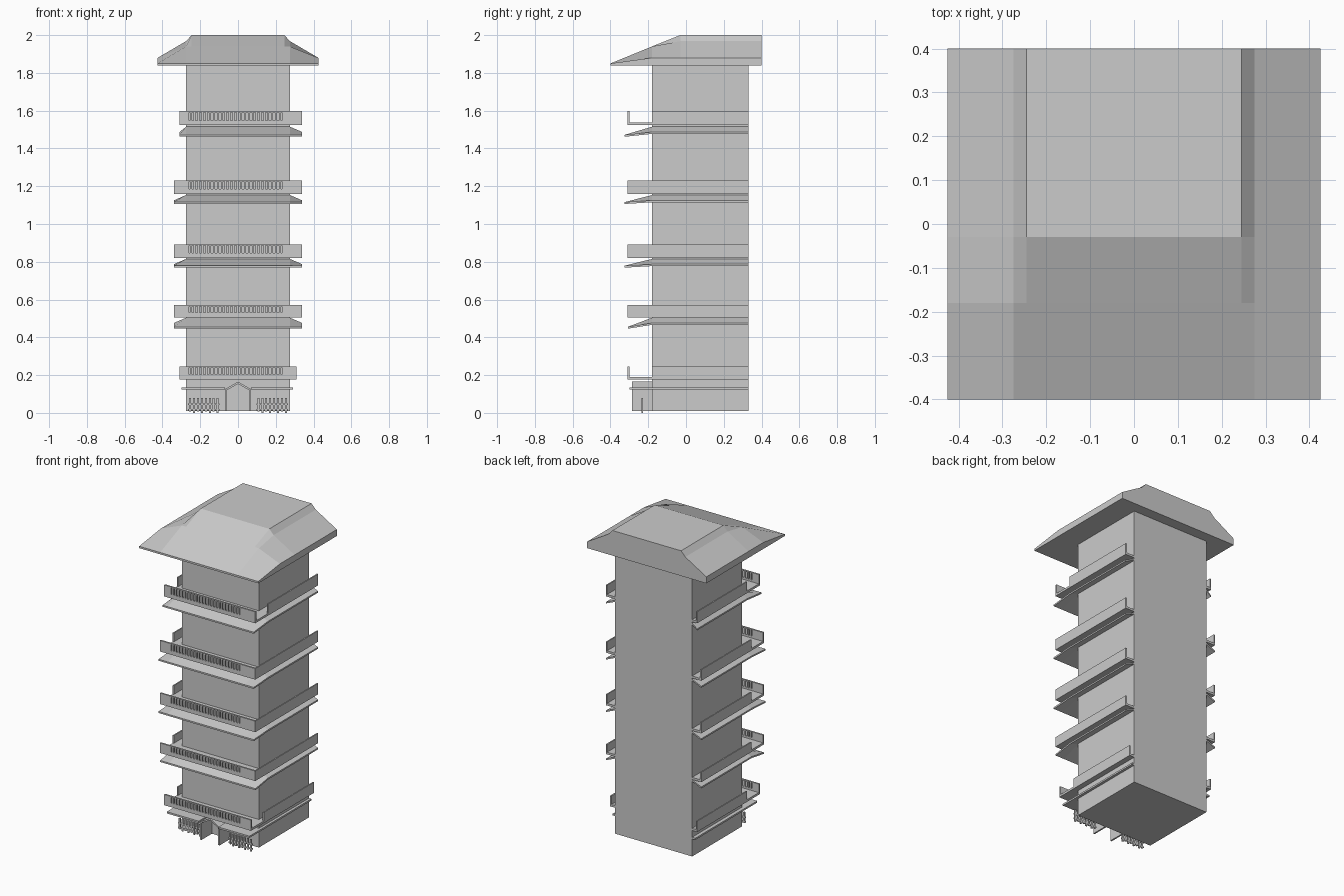
import bpy, bmesh

if "Cube" in bpy.data.objects:
    bpy.data.objects.remove(bpy.data.objects["Cube"])


def add_box(bm, x0, x1, y0, y1, z0, z1):
    v = [bm.verts.new((x, y, z)) for z in (z0, z1)
         for x, y in ((x0, y0), (x1, y0), (x1, y1), (x0, y1))]
    for f in ((3, 2, 1, 0), (4, 5, 6, 7), (0, 1, 5, 4),
              (1, 2, 6, 5), (2, 3, 7, 6), (3, 0, 4, 7)):
        bm.faces.new([v[i] for i in f])


def finish(name, bm):
    bmesh.ops.recalc_face_normals(bm, faces=bm.faces)
    me = bpy.data.meshes.new(name)
    bm.to_mesh(me)
    bm.free()
    ob = bpy.data.objects.new(name, me)
    bpy.context.collection.objects.link(ob)
    return ob


def boxes(name, items):
    bm = bmesh.new()
    for it in items:
        add_box(bm, *it)
    return finish(name, bm)


def canopy(name, xs, rows, under):
    """Closed sheet: rows of (y, heights across xs), underside from under(z)."""
    bm = bmesh.new()
    top = [[bm.verts.new((x, y, z)) for x, z in zip(xs, zs)] for y, zs in rows]
    bot = [[bm.verts.new((x, y, under(z))) for x, z in zip(xs, zs)] for y, zs in rows]
    nr, nc = len(rows), len(xs)
    for g in (top, bot):
        for r in range(nr - 1):
            for c in range(nc - 1):
                bm.faces.new((g[r][c], g[r][c + 1], g[r + 1][c + 1], g[r + 1][c]))
    rim = [(0, c) for c in range(nc)] + [(r, nc - 1) for r in range(1, nr)]
    rim += [(nr - 1, c) for c in range(nc - 2, -1, -1)] + [(r, 0) for r in range(nr - 2, 0, -1)]
    for (a, b), (c, d) in zip(rim, rim[1:] + rim[:1]):
        bm.faces.new((top[a][b], top[c][d], bot[c][d], bot[a][b]))
    return finish(name, bm)


W, FRONT, BACK = 0.275, -0.18, 0.33

# Main tower shaft
boxes("tower_body", [(-W, W, FRONT, BACK, 0.01, 1.845)])

# Big top roof, sloped at front and sides, cut flat at the back
sides = [1.88, 1.968, 2.0, 2.0, 1.968, 1.88]
canopy("main_roof", [-0.425, -W, -0.245, 0.245, W, 0.425],
       [(-0.4, [1.85] * 6),
        (FRONT, [1.88, 1.94, 1.94, 1.94, 1.94, 1.88]),
        (-0.03, sides), (0.4, sides)], lambda z: 1.838)


# Balcony: floor, slatted front rail, solid side rails
def balcony(n, z0, z1, xl, xr, corner):
    boxes(f"balcony_floor_{n}", [(-xl, xr, -0.31, FRONT, z0, z0 + 0.014),
                                 (-xl, -W, FRONT, BACK, z0, z0 + 0.014),
                                 (W, xr, FRONT, BACK, z0, z0 + 0.014)])
    ya, yb = -0.31, -0.299
    a, b, count = -0.26, 0.232, 24
    parts = [(-xl, a, ya, yb, z0, z1), (b, xr, ya, yb, z0, z1),
             (a, b, ya, yb, z0, z0 + 0.026), (a, b, ya, yb, z1 - 0.006, z1)]
    step = (b - a) / count
    for i in range(count):
        x = a + step * (i + 0.25)
        parts.append((x, x + step * 0.5, ya, yb, z0 + 0.026, z1 - 0.006))
    boxes(f"front_rail_{n}", parts)
    rails = [(-xl, -xl + 0.008, FRONT, BACK, z0, z1),
             (xr - 0.008, xr, FRONT, BACK, z0, z1)]
    if corner:
        rails.append((xr - 0.008, xr, yb, FRONT, z0, z1))
    boxes(f"side_rails_{n}", rails)


for n, lvl in enumerate([(0.177, 0.246, 0.31, 0.31, False),
                         (0.506, 0.57, 0.34, 0.34, True),
                         (0.821, 0.892, 0.34, 0.34, True),
                         (1.16, 1.231, 0.34, 0.34, True),
                         (1.523, 1.597, 0.31, 0.34, False)], 1):
    balcony(n, *lvl)

# Sloped eaves below the upper balconies
for n, (t, drop, y, xl) in enumerate([(0.504, 0.048, -0.307, 0.34), (0.815, 0.036, -0.325, 0.34),
                                      (1.153, 0.037, -0.325, 0.34), (1.515, 0.043, -0.325, 0.31)], 2):
    row = [t - 0.028, t, t, t - 0.028]
    canopy(f"eave_{n}", [-xl, -W, W, 0.34],
           [(y, [t - drop] * 4), (FRONT, row), (BACK, row)], lambda z: z - 0.01)

# Flat ledge above the entrance
boxes("entrance_ledge", [(-0.298, -0.07, -0.3, FRONT, 0.123, 0.134),
                         (0.07, 0.292, -0.3, FRONT, 0.123, 0.134),
                         (-0.298, -W, FRONT, BACK, 0.123, 0.134),
                         (W, 0.292, FRONT, BACK, 0.123, 0.134)])

# Gabled porch: side walls and pitched roof as one folded strip
bm = bmesh.new()
profile = [(-0.07, 0.01), (-0.07, 0.125), (0, 0.165), (0.07, 0.125), (0.07, 0.01),
           (0.06, 0.01), (0.06, 0.12), (0, 0.153), (-0.06, 0.12), (-0.06, 0.01)]
front = [bm.verts.new((x, -0.287, z)) for x, z in profile]
back = [bm.verts.new((x, FRONT, z)) for x, z in profile]
for i in range(10):
    j = (i + 1) % 10
    bm.faces.new((front[i], front[j], back[j], back[i]))
for i in range(4):
    for g in (front, back):
        bm.faces.new((g[i], g[i + 1], g[8 - i], g[9 - i]))
finish("entrance_porch", bm)

# Picket fences on both sides of the porch
for name, s in (("left_fence", -1), ("right_fence", 1)):
    x0, x1 = sorted((s * 0.097, s * 0.265))
    parts = [(x0, x1, -0.233, -0.227, z, z + 0.009) for z in (0.012, 0.042)]
    step = (x1 - x0) / 8
    for i in range(8):
        x = x0 + step * (i + 0.25)
        parts.append((x, x + step * 0.5, -0.235, -0.227, 0 if i % 2 else 0.008, 0.078))
    boxes(name, parts)
